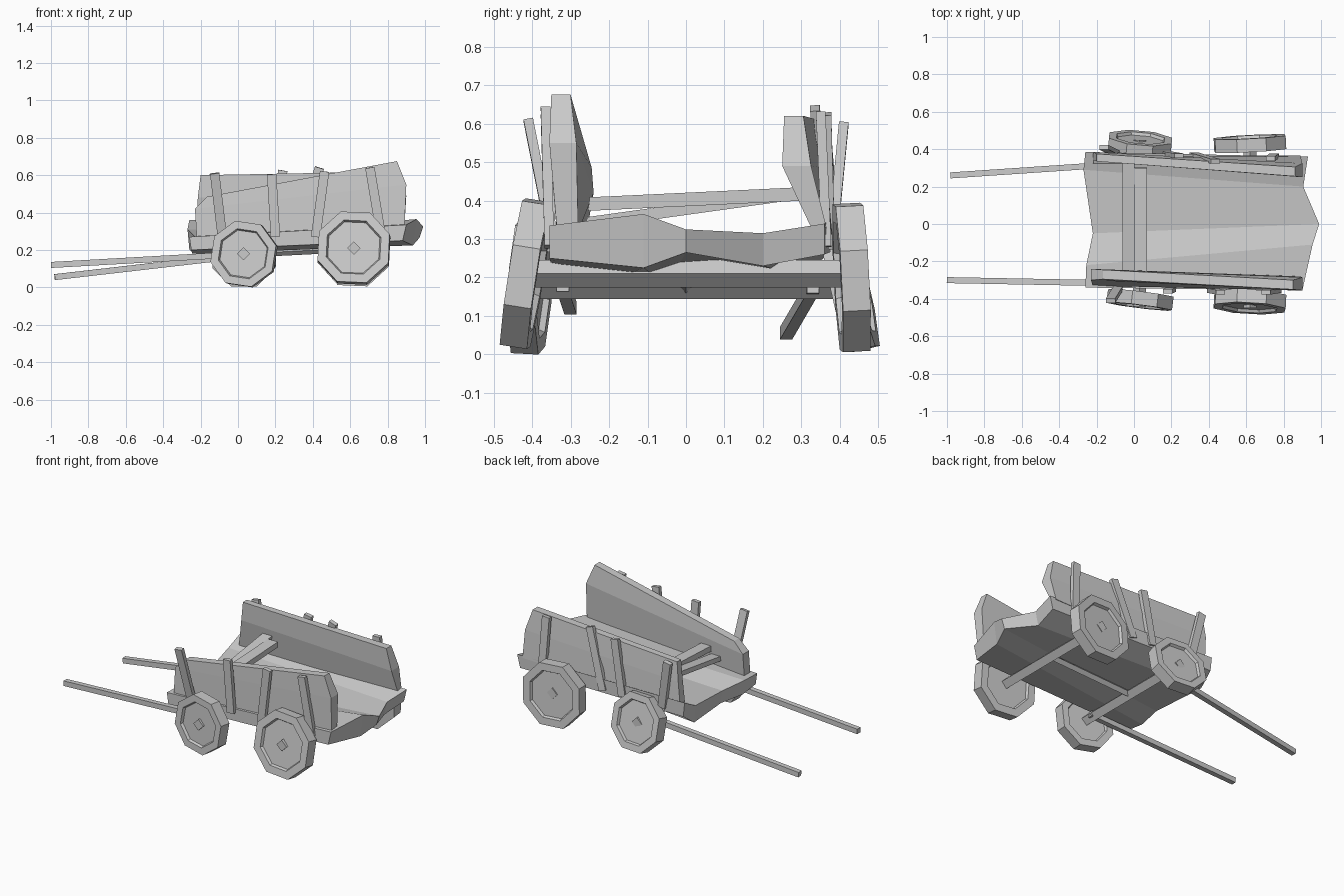
import bpy, bmesh
from math import radians, cos, sin, pi
from mathutils import Vector, Matrix

cube = bpy.data.objects.get("Cube")
if cube:
    bpy.data.objects.remove(cube)

grey = bpy.data.materials.new("plain_grey")
grey.use_nodes = True
COLOUR = (0.6, 0.6, 0.6, 1)
grey.diffuse_color = COLOUR
grey.node_tree.nodes["Principled BSDF"].inputs["Base Color"].default_value = COLOUR


def loft(name, rings, matrix=Matrix()):
    """Skin a row of equal point rings and cap both ends."""
    bm = bmesh.new()
    loops = [[bm.verts.new(matrix @ Vector(p)) for p in ring] for ring in rings]
    n = len(loops[0])
    for a, b in zip(loops, loops[1:]):
        for i in range(n):
            j = (i + 1) % n
            bm.faces.new((a[i], a[j], b[j], b[i]))
    bm.faces.new(loops[0])
    bm.faces.new(loops[-1])
    bmesh.ops.recalc_face_normals(bm, faces=bm.faces)
    mesh = bpy.data.meshes.new(name)
    bm.to_mesh(mesh)
    bm.free()
    mesh.materials.append(grey)
    obj = bpy.data.objects.new(name, mesh)
    bpy.context.collection.objects.link(obj)
    return obj


def beam(name, start, end, width, height, roll=0, up=(0, 0, 1)):
    """Straight square-edged timber between two points."""
    start, end = Vector(start), Vector(end)
    along = (end - start).normalized()
    side = along.cross(Vector(up)).normalized()
    turn = Matrix.Rotation(radians(roll), 3, along)
    u = turn @ side * width / 2
    v = turn @ side.cross(along) * height / 2
    return loft(name, [[p + u + v, p - u + v, p - u - v, p + u - v]
                       for p in (start, end)])


# Bed: slices across the width, each (y, x, top, bottom) at both ends
bed_left = [(-.34, -.26, .27, .20), (-.22, -.255, .27, .18), (-.05, -.22, .26, .18),
            (.29, -.27, .31, .20), (.385, -.26, .36, .27)]
bed_right = [(-.355, .90, .335, .25), (-.11, .955, .365, .225), (0, .99, .325, .265),
             (.2, .905, .315, .23), (.36, .93, .34, .26)]
loft("cart_bed", [[(xl, yl, tl), (xr, yr, tr), (xr - .02, yr, br), (xl + .01, yl, bl)]
                  for (yl, xl, tl, bl), (yr, xr, tr, br) in zip(bed_left, bed_right)])


# Side boards: three levels, each end given as (x, z, outer y, inner y)
def side_board(name, levels):
    loft(name, [[(xl, ol, zl), (xr, orr, zr), (xr, ir, zr), (xl, il, zl)]
                for (xl, zl, ol, il), (xr, zr, orr, ir) in levels])


side_board("right_side_board", [
    ((-.22, .25, -.33, -.27), (.89, .32, -.335, -.28)),
    ((-.23, .42, -.30, -.24), (.90, .55, -.355, -.285)),
    ((-.165, .485, -.295, -.245), (.85, .675, -.35, -.30))])
side_board("left_side_board", [
    ((-.22, .30, .37, .32), (.89, .33, .365, .325)),
    ((-.215, .48, .385, .34), (.90, .49, .325, .25)),
    ((-.2, .60, .375, .335), (.86, .62, .305, .255))])

# Leaning stakes outside the boards: bottom then top
stakes = {
    "right": [((-.085, -.345, .28), (-.125, -.41, .61)),
              ((.20, -.35, .27), (.18, -.36, .605)),
              ((.415, -.355, .27), (.463, -.365, .62)),
              ((.765, -.355, .28), (.705, -.365, .64))],
    "left": [((-.10, .38, .29), (-.16, .41, .60)),
             ((.18, .375, .28), (.24, .365, .625)),
             ((.32, .37, .28), (.435, .335, .64)),
             ((.75, .365, .28), (.73, .35, .63))]}
for side, pairs in stakes.items():
    for i, (low, high) in enumerate(pairs):
        beam(f"{side}_stake_{i + 1}", low, high, .05, .025, up=(0, 1, 0))

# Seat made of two crossing planks
beam("seat_plank_rear", (.035, -.27, .39), (.035, .30, .417), .07, .035)
beam("seat_plank_front", (-.03, -.27, .34), (-.03, .34, .425), .065, .03)

# Axles, centre pole and draw shafts
beam("front_axle", (.03, -.44, .18), (.03, .45, .18), .05, .05, 45)
beam("rear_axle", (.62, -.45, .21), (.62, .455, .21), .05, .05, 45)
beam("centre_pole", (.03, 0, .18), (.62, 0, .21), .03, .03, 45)
beam("right_shaft", (-1, -.30, .12), (.06, -.32, .18), .032, .032)
beam("left_shaft", (-.98, .26, .055), (.06, .33, .175), .032, .032)


# Eight-sided wheels with a raised rim on both faces
def wheel(name, centre, radius, lean, yaw, spin):
    profile = [(.72, -.02), (.76, -.036), (1, -.036),
               (1, .036), (.76, .036), (.72, .02)]
    angles = [radians(spin) + pi * k / 4 for k in range(8)]
    place = (Matrix.Translation(centre) @ Matrix.Rotation(radians(yaw), 4, 'Z')
             @ Matrix.Rotation(radians(lean), 4, 'X'))
    loft(name, [[(radius * r * cos(a), y, radius * r * sin(a)) for a in angles]
                for r, y in profile], place)


wheel("front_right_wheel", (.032, -.405, .178), .182, -3, -7, 14)
wheel("rear_right_wheel", (.62, -.415, .21), .205, -9, -3, 20)
wheel("front_left_wheel", (.032, .425, .178), .182, 13, -5, 22.5)
wheel("rear_left_wheel", (.62, .43, .2), .205, 3, 3, 20)
